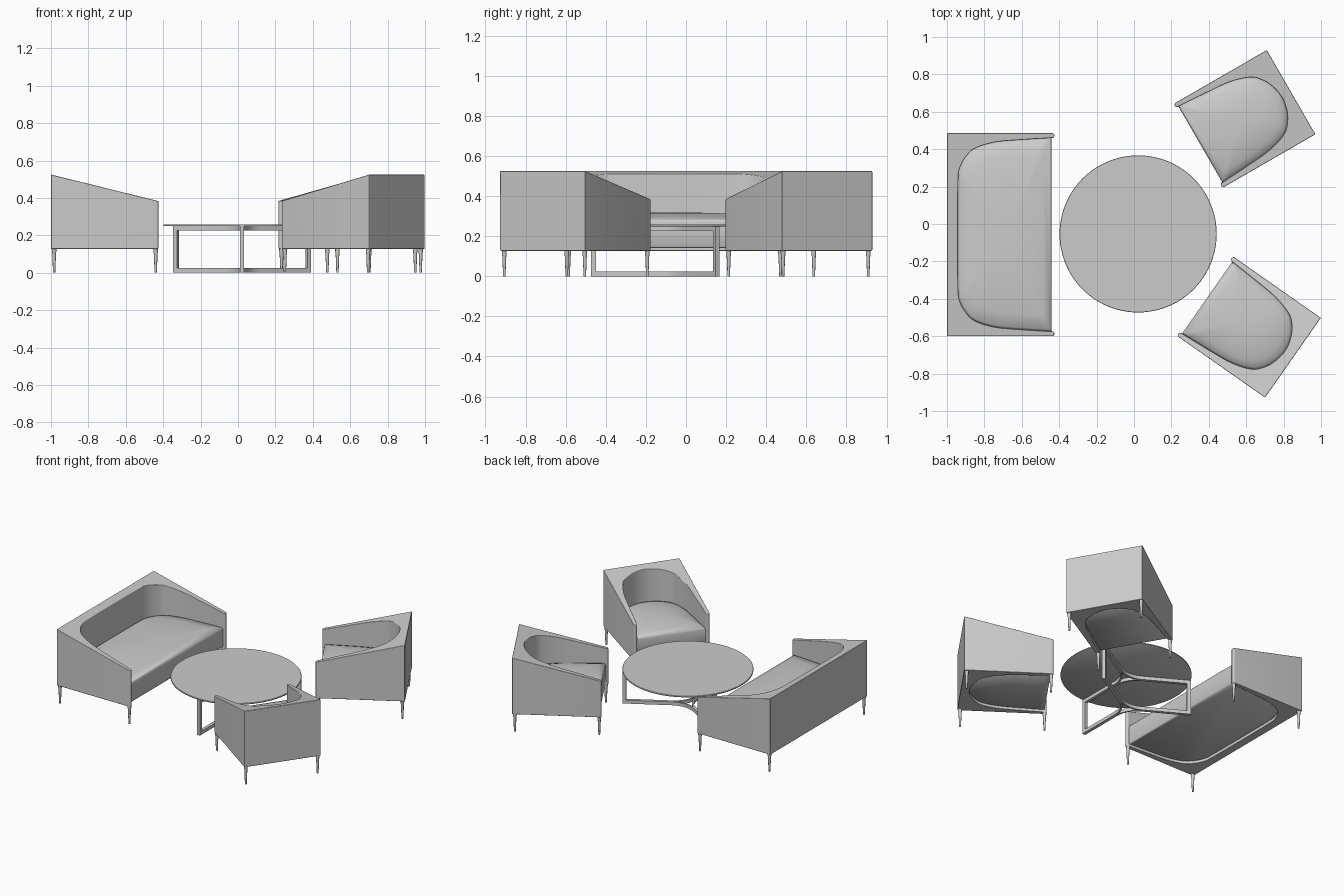
import bpy, math
from mathutils import Vector, Matrix

if "Cube" in bpy.data.objects:
    bpy.data.objects.remove(bpy.data.objects["Cube"])

DEPTH, BASE, BACK_Z, FRONT_Z = 0.575, 0.127, 0.525, 0.383


def make(name, verts, faces, mat=None, sharp=None, bevel=0):
    me = bpy.data.meshes.new(name)
    me.from_pydata(verts, [], faces)
    me.polygons.foreach_set("use_smooth", [True] * len(me.polygons))
    if sharp:
        me.set_sharp_from_angle(angle=math.radians(sharp))
    ob = bpy.data.objects.new(name, me)
    bpy.context.collection.objects.link(ob)
    if mat:
        ob.matrix_world = mat
    if bevel:
        m = ob.modifiers.new("soft_edges", "BEVEL")
        m.width, m.segments = bevel, 3
        m.limit_method, m.angle_limit = "ANGLE", math.radians(40)
        m.use_clamp_overlap = False
        m.harden_normals = True
    return ob


def stack(name, rings, **kw):
    """Closed solid through a list of equal-length rings, bottom to top (CCW)."""
    n = len(rings[0])
    verts = [v for r in rings for v in r]
    faces = [list(range(n))[::-1], list(range(len(verts) - n, len(verts)))]
    for k in range(len(rings) - 1):
        for i in range(n):
            j = (i + 1) % n
            faces.append([k * n + i, k * n + j, (k + 1) * n + j, (k + 1) * n + i])
    return make(name, verts, faces, **kw)


def circle(r, z, n, cx=0, cy=0):
    return [(cx + r * math.cos(math.tau * i / n), cy + r * math.sin(math.tau * i / n), z)
            for i in range(n)]


def spline(pts, steps=5):
    """Catmull-Rom curve through 2D points."""
    p = [Vector(q) for q in pts]
    p = [2 * p[0] - p[1]] + p + [2 * p[-1] - p[-2]]
    out = []
    for a, b, c, d in zip(p, p[1:], p[2:], p[3:]):
        for s in range(steps):
            t = s / steps
            out.append(0.5 * (2 * b + (c - a) * t + (2 * a - 5 * b + 4 * c - d) * t * t
                              + (3 * b - a - 3 * c + d) * t ** 3))
    return out + [p[-2]]


def tub_seat(name, half, back_mid, angle):
    """Tub seat; local x runs from the back (0) to the open front."""
    mat = Matrix.Translation((*back_mid, 0)) @ Matrix.Rotation(math.radians(angle), 4, "Z")
    # inner U line: distance from back, inset from side
    inset = [(0.068, 0.19), (0.10, 0.128), (0.15, 0.082), (0.257, 0.049),
             (0.40, 0.036), (DEPTH - 0.015, 0.026)]
    side = [(x, half - d) for x, d in inset]
    u = spline([(x, -y) for x, y in side[::-1]] + [(0.056, 0)] * (half < 0.4)
               + ([(0.060, -half + 0.26), (0.058, 0), (0.060, half - 0.26)] if half > 0.4 else [])
               + side)
    # wrap-around shell with sloping top
    r, cx = 0.013, DEPTH - 0.013
    def tip(cy):
        return [(cx + r * math.cos(a), cy + r * math.sin(a))
                for a in (math.radians(-90 + 22.5 * i) for i in range(9))]
    outline = ([(0, -half)] + tip(-half + r) + [tuple(p) for p in u]
               + tip(half - r) + [(0, half)])
    top = lambda x: BACK_Z + (FRONT_Z - BACK_Z) * x / DEPTH
    stack(name + "_shell", [[(x, y, BASE) for x, y in outline],
                            [(x, y, top(x)) for x, y in outline]], mat=mat, bevel=0.004)
    # crowned cushion filling the shell
    cush = [tuple(p) for p in u[::-1]]
    mid = DEPTH * 0.56
    rings = []
    for off, s, z in [(0.008, 1, 0.141), (0, 1, 0.149), (0, 1, 0.268), (0.003, 1, 0.278),
                      (0.01, 1, 0.285), (0.01, 0.85, 0.297), (0.01, 0.65, 0.308),
                      (0.01, 0.4, 0.315), (0.01, 0.15, 0.318)]:
        ky, kx = s * (1 - off / half), s * (1 - off / 0.25)
        rings.append([(mid + (x - mid) * kx, y * ky, z) for x, y in cush])
    stack(name + "_cushion", [q for q in rings], mat=mat, sharp=50)
    for ob in (bpy.data.objects[name + "_cushion"],):
        ob.data.flip_normals()
    # tapered legs
    for lx in (0.017, DEPTH - 0.015):
        for sy in (-1, 1):
            ly = sy * (half - 0.015)
            stack(name + "_leg", [circle(0.006, 0, 12, lx, ly), circle(0.010, 0.10, 12, lx, ly),
                                  circle(0.012, 0.115, 12, lx, ly), circle(0.012, 0.13, 12, lx, ly)],
                  mat=mat, sharp=40)


tub_seat("sofa", 0.543, (-1.0, -0.057), 0)
tub_seat("rear_armchair", 0.26, (0.84, 0.705), 210)
tub_seat("front_armchair", 0.26, (0.85, -0.715), 145)

# round table top
centre = Matrix.Translation((0.022, -0.053, 0))
stack("table_top", [circle(0.417, 0.249, 96), circle(0.42, 0.251, 96),
                    circle(0.42, 0.257, 96), circle(0.418, 0.259, 96)], mat=centre, sharp=40)


def wall(name, path, half, z0, z1, mat):
    """Flat bar standing on edge along a 2D path."""
    left, right = [], []
    for i, p in enumerate(path):
        d = (path[min(i + 1, len(path) - 1)] - path[max(i - 1, 0)]).normalized()
        nrm = Vector((-d.y, d.x))
        left.append(p + nrm * half)
        right.append(p - nrm * half)
    ring = right + left[::-1]
    stack(name, [[(p.x, p.y, z) for p in ring] for z in (z0, z1)], mat=mat, sharp=35)


# three bent rectangular frames, back to back, form the table base
T, REACH, BAR, R = 0.0055, 0.417, 0.024, 0.17
e1 = Vector((math.cos(math.radians(60)), -math.sin(math.radians(60))))
apex = Vector((2 * T / math.sqrt(3), 0))
hub = apex + Vector((R / math.sin(math.radians(60)), 0))
arc = [hub + R * Vector((math.cos(a), math.sin(a)))
       for a in (math.radians(210 - 60 * i / 10) for i in range(11))]
end = Vector((apex.x + e1.x * REACH, apex.y + e1.y * REACH))
half_path = [end, end - e1 * BAR]
path = [Vector((p.x, p.y)) for p in half_path] + arc[::-1] + \
       [Vector((p.x, -p.y)) for p in half_path[::-1]]
path[2:13] = sorted(path[2:13], key=lambda p: p.y)
for k in range(3):
    m = centre @ Matrix.Rotation(math.radians(90 + 120 * k), 4, "Z")
    wall("table_lower_rail", path, T, 0.0, BAR, m)
    wall("table_upper_rail", path, T, 0.249 - BAR, 0.249, m)
    wall("table_post", path[:2], T, BAR, 0.249 - BAR, m)
    wall("table_post", path[-2:], T, BAR, 0.249 - BAR, m)
